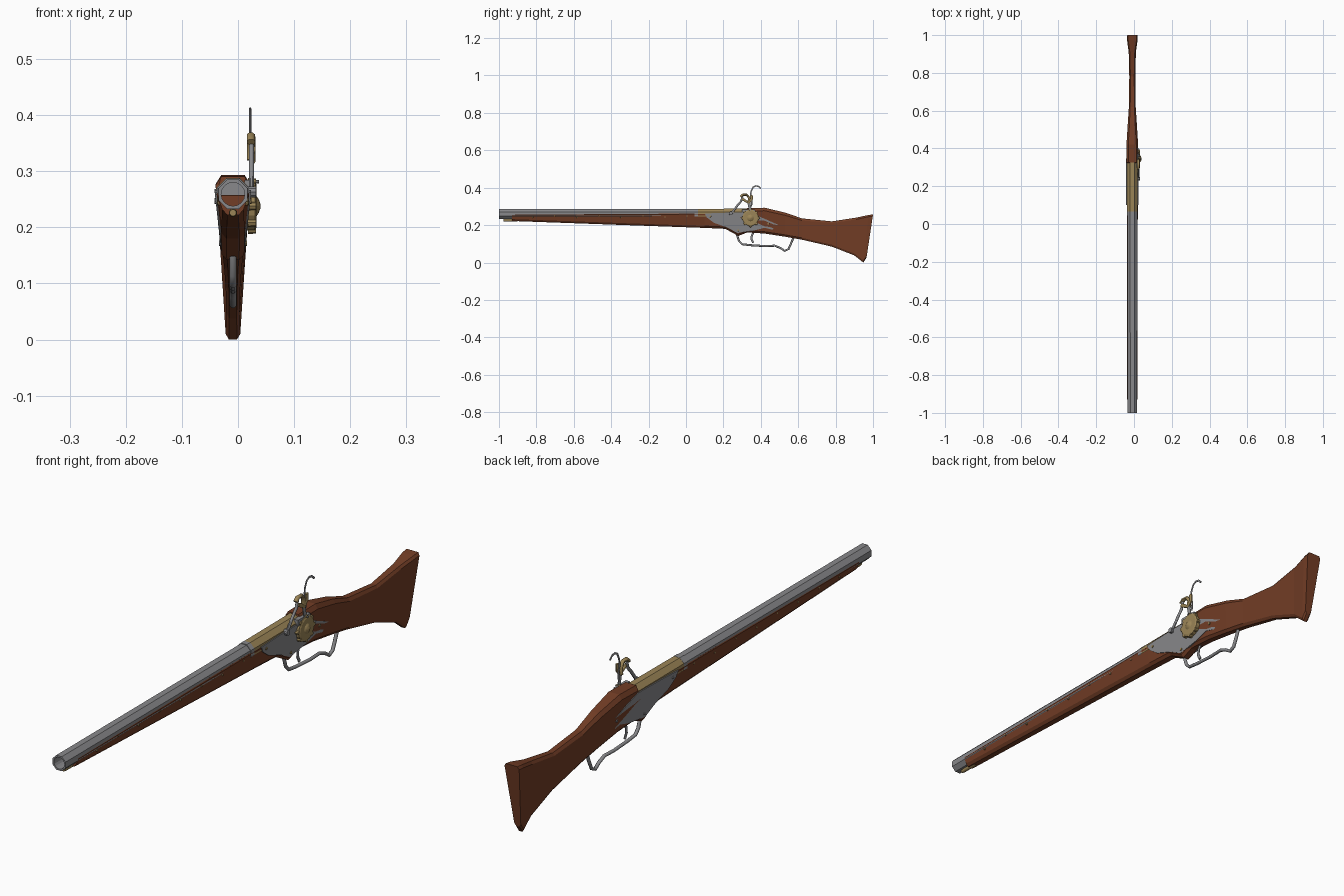
import bpy, bmesh, math
from mathutils import Vector

if "Cube" in bpy.data.objects:
    bpy.data.objects.remove(bpy.data.objects["Cube"])

XC = -0.009  # centre plane of the gun


def mat(name, col):
    m = bpy.data.materials.new(name)
    m.diffuse_color = (*col, 1)
    m.use_nodes = True
    m.node_tree.nodes["Principled BSDF"].inputs["Base Color"].default_value = m.diffuse_color
    return m


WOOD = mat("walnut wood", (0.17, 0.047, 0.019))
STEEL = mat("steel", (0.25, 0.25, 0.26))
BRASS = mat("brass", (0.33, 0.235, 0.095))


def finish(bm, name, material, smooth=None):
    bmesh.ops.recalc_face_normals(bm, faces=bm.faces)
    me = bpy.data.meshes.new(name)
    bm.to_mesh(me)
    bm.free()
    ob = bpy.data.objects.new(name, me)
    bpy.context.collection.objects.link(ob)
    me.materials.append(material)
    if smooth:
        bpy.context.view_layer.objects.active = ob
        ob.select_set(True)
        bpy.ops.object.shade_smooth_by_angle(angle=math.radians(smooth))
        ob.select_set(False)
    return ob


def loft(name, rings, material, closed=False, smooth=None):
    """Skin a list of equal-length vertex rings; closed joins last to first."""
    bm = bmesh.new()
    vs = [[bm.verts.new(p) for p in r] for r in rings]
    n = len(rings[0])
    pairs = list(zip(vs, vs[1:])) + ([(vs[-1], vs[0])] if closed else [])
    for a, b in pairs:
        for i in range(n):
            j = (i + 1) % n
            bm.faces.new((a[i], a[j], b[j], b[i]))
    if not closed:
        bm.faces.new(vs[0])
        bm.faces.new(vs[-1])
    return finish(bm, name, material, smooth)


def ring_y(y, r, z, n=8, x=XC):
    off = math.pi / n
    return [(x + r * math.cos(off + 2 * math.pi * i / n), y,
             z + r * math.sin(off + 2 * math.pi * i / n)) for i in range(n)]


def disc(name, y, z, prof, n, material, smooth=None):
    """Turned part on an x axis; prof is a list of (x, radius)."""
    rings = [[(x, y + r * math.cos(2 * math.pi * i / n), z + r * math.sin(2 * math.pi * i / n))
              for i in range(n)] for x, r in prof]
    return loft(name, rings, material, smooth=smooth)


def bar(name, path, x, wx, th, material, n=8):
    """Bar swept along a (y, z) path, wx wide and th thick (half sizes)."""
    rings = []
    for i, (y, z) in enumerate(path):
        a = Vector(path[max(i - 1, 0)])
        b = Vector(path[min(i + 1, len(path) - 1)])
        d = (b - a).normalized()
        rings.append([(x + wx * math.cos(t), y - d.y * th * math.sin(t), z + d.x * th * math.sin(t))
                      for t in (math.pi / n + 2 * math.pi * k / n for k in range(n))])
    return loft(name, rings, material, smooth=50)


# Stock: top y, bottom y, top z, bottom z, half widths top and bottom, top chamfer
stations = [
    (-.93, -.93, .257, .222, .027, .019, .002),
    (.10, .10, .262, .185, .029, .021, .002),
    (.21, .21, .263, .180, .030, .021, .002),
    (.28, .28, .264, .142, .030, .020, .002),
    (.32, .325, .265, .160, .030, .020, .002),
    (.325, .34, .291, .160, .031, .020, .010),
    (.42, .42, .293, .155, .031, .020, .010),
    (.53, .53, .267, .138, .024, .018, .009),
    (.62, .62, .236, .122, .018, .016, .007),
    (.78, .78, .220, .085, .016, .013, .006),
    (.91, .90, .240, .038, .019, .012, .006),
    (.975, .948, .254, .0, .028, .013, .006),
    (1.0, .965, .257, .025, .029, .013, .006),
]
rings = []
for yt, yb, zt, zb, wt, wb, c in stations:
    half = [(wb * .55, zb), (wb, zb + .010), (wt, zt - c * 1.6), (wt - c, zt)]
    pts = half + [(-x, z) for x, z in reversed(half)]
    rings.append([(XC + x, yb + (yt - yb) * (z - zb) / (zt - zb), z) for x, z in pts])
loft("stock", rings, WOOD)

# Octagonal barrel with round bore, brass breech and joint ring
BZ, K = .259, 1 / math.cos(math.pi / 8)
bore = [ring_y(-.7, .021, BZ, 16), ring_y(-1, .021, BZ, 16)]


def octo16(y, flat):
    """Octagon with a vertex added at each flat middle, to match the bore."""
    r = ring_y(y, flat * K, BZ, 8)
    out = []
    for i in range(8):
        a, b = Vector(r[i - 1]), Vector(r[i])
        out += [(a + b) / 2, b]
    return out


bore = [[ring[i] for i in range(16)] for ring in bore]
bore = [[(XC + .021 * math.cos(math.pi / 8 * i), y, BZ + .021 * math.sin(math.pi / 8 * i))
         for i in range(16)] for y in (-.7, -1)]
loft("barrel", bore + [octo16(-1, .026), octo16(.06, .0265)], STEEL)
loft("breech", [ring_y(.06, .028 * K, BZ), ring_y(.33, .029 * K, BZ)], BRASS)
loft("barrel_ring", [ring_y(.045, .0285 * K, BZ), ring_y(.065, .0285 * K, BZ)], STEEL)

# Ramrod under the barrel
loft("ramrod_tip", [ring_y(-.975, .006, .226, 10), ring_y(-.965, .0075, .226, 10),
                    ring_y(-.90, .0075, .226, 10)], BRASS, smooth=40)

# Lock plate and matching side plate, following the taper of the stock
outline = [(.10, .262), (.20, .266), (.33, .268), (.39, .247), (.47, .212), (.555, .172),
           (.552, .157), (.50, .166), (.42, .186), (.36, .170), (.275, .158), (.22, .187),
           (.15, .212), (.112, .240)]


def plate_x(y, z):
    return .0325 - max(0, .262 - z) * .11 - max(0, y - .4) * .045


for name, s in (("lock_plate", 1), ("side_plate", -1)):
    loft(name, [[(XC + s * (plate_x(y, z) - d), y, z) for y, z in outline]
                for d in (.014, 0)], STEEL)

# Screws on the plates
for s in (1, -1):
    for k, (y, z) in enumerate([(.54, .167), (.44, .208), (.13, .247), (.28, .172)]):
        x = XC + s * plate_x(y, z)
        disc(f"plate_screw_{k}_{'right' if s > 0 else 'left'}", y, z,
             [(x - s * .004, .006), (x + s * .002, .005)], 8, BRASS if s > 0 else STEEL)

# Brass pins along the fore stock
for s in (1, -1):
    for k in range(8):
        y = -.82 + k * .118
        x = XC + s * (.0255 + .0012 * k / 7)
        disc(f"stock_pin_{k}_{'right' if s > 0 else 'left'}", y, .243 + .006 * (k % 2),
             [(x - s * .006, .0045), (x + s * .0018, .0035)], 8, BRASS)

# Wheel cover with domed boss and a scalloped rim
WY, WZ = .345, .238
disc("wheel_cover", WY, WZ, [(.015, .044), (.030, .044), (.033, .038), (.033, .018),
                             (.037, .012), (.040, .004)], 16, BRASS)
for k in range(8):
    a = math.pi / 4 * k
    disc(f"wheel_rim_lobe_{k}", WY + .042 * math.cos(a), WZ + .042 * math.sin(a),
         [(.018, .008), (.032, .007)], 8, BRASS)

# Priming pan and pivot pin
loft("priming_pan", [[(x, y, z) for x, z in ((.012, .262), (.028, .262), (.028, .284), (.012, .284))]
                     for y in (.30, .37)], STEEL)
disc("pan_pin", .345, .281, [(.018, .003), (.037, .003)], 8, STEEL)

# Cock: spring arm, brass jaws and hooked lever
bar("cock_arm", [(.235, .258), (.25, .272), (.275, .305), (.295, .328), (.302, .355)],
    .024, .005, .006, STEEL)
disc("cock_pivot", .24, .263, [(.014, .011), (.032, .010)], 10, STEEL)
bar("upper_jaw", [(.292, .352), (.305, .363), (.325, .362), (.338, .345), (.335, .320)],
    .023, .008, .007, BRASS)
bar("lower_jaw", [(.300, .340), (.318, .330), (.335, .320), (.352, .340), (.350, .362)],
    .027, .005, .007, BRASS)
bar("cock_post", [(.345, .275), (.340, .30), (.335, .325)], .025, .004, .008, STEEL)
bar("hooked_lever", [(.35, .30), (.352, .33), (.345, .355), (.348, .38), (.358, .402),
                     (.372, .410), (.388, .407), (.400, .395)], .0215, .0025, .004, STEEL)

# Trigger and guard
bar("trigger", [(.365, .170), (.352, .145), (.350, .125), (.360, .105)], XC, .004, .006, STEEL)
bar("trigger_guard", [(.272, .150), (.283, .115), (.300, .098), (.34, .093), (.42, .088),
                      (.475, .090), (.505, .078), (.528, .062), (.548, .072), (.560, .098),
                      (.575, .135)], XC, .0065, .006, STEEL)
